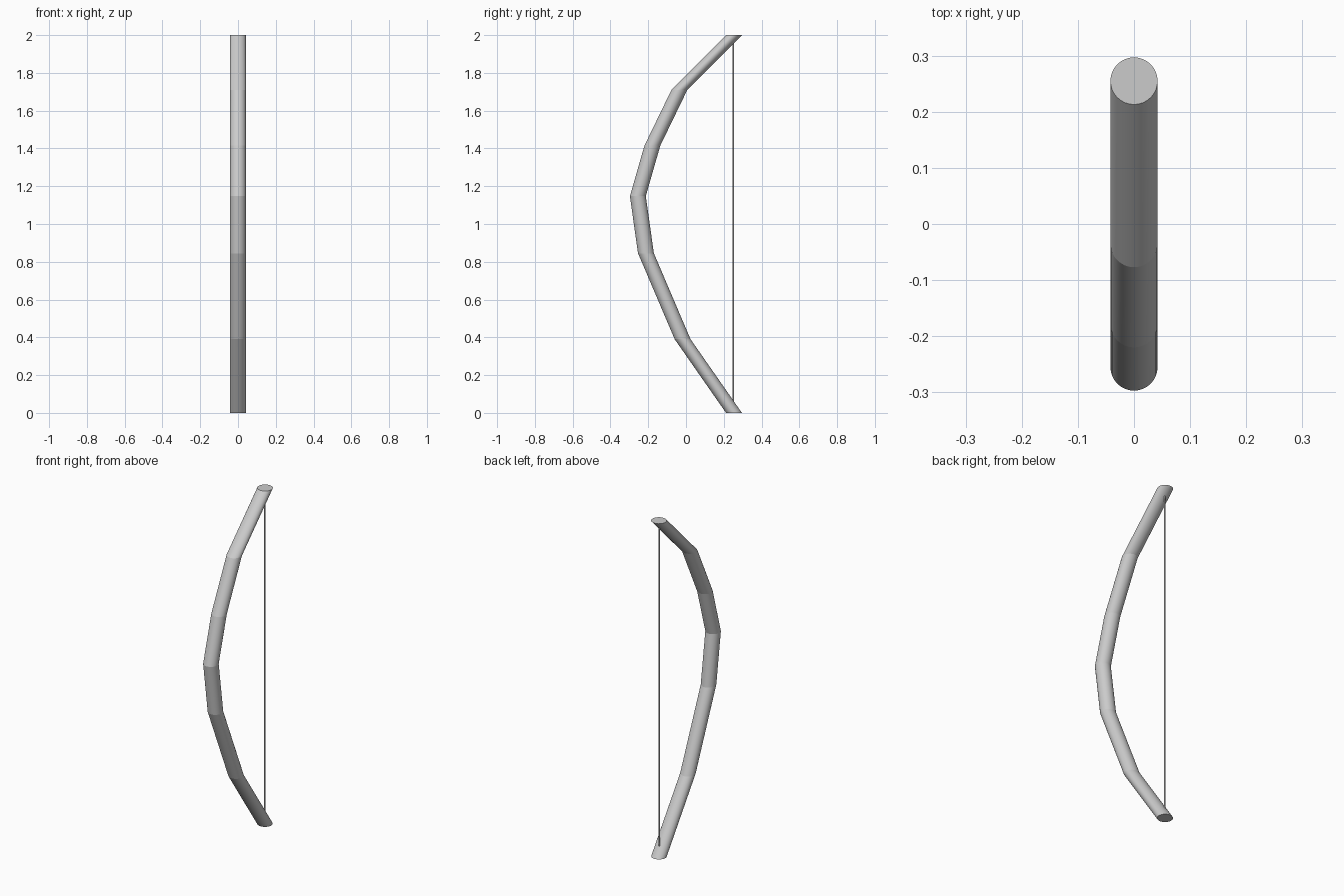
import bpy, bmesh, math

if "Cube" in bpy.data.objects:
    bpy.data.objects.remove(bpy.data.objects["Cube"])

SIDES = 32


def tube(name, path, radius, sides):
    """Sweep a horizontal circle along (y, z) points, with capped ends."""
    bm = bmesh.new()
    rings = []
    for y, z in path:
        rings.append([bm.verts.new((radius * math.cos(2 * math.pi * i / sides),
                                    y + radius * math.sin(2 * math.pi * i / sides), z))
                      for i in range(sides)])
    for a, b in zip(rings, rings[1:]):
        for i in range(sides):
            j = (i + 1) % sides
            bm.faces.new((a[i], a[j], b[j], b[i])).smooth = True
    bm.faces.new(rings[0][::-1])
    bm.faces.new(rings[-1])
    # Crisp creases where the segments meet, smooth around the tube
    for ring in rings:
        for i in range(sides):
            bm.edges.get((ring[i], ring[(i + 1) % sides])).smooth = False
    mesh = bpy.data.meshes.new(name)
    bm.to_mesh(mesh)
    bm.free()
    obj = bpy.data.objects.new(name, mesh)
    bpy.context.collection.objects.link(obj)
    return obj


# Bent bow limb, slightly uneven from tip to tip
tube("bow_limb", [(0.254, 0), (-0.018, 0.39), (-0.212, 0.845), (-0.255, 1.147),
                  (-0.178, 1.415), (-0.035, 1.71), (0.255, 2)], 0.042, SIDES)

# Straight string between the tips
tube("bow_string", [(0.251, 0.01), (0.251, 1.99)], 0.004, 12)
